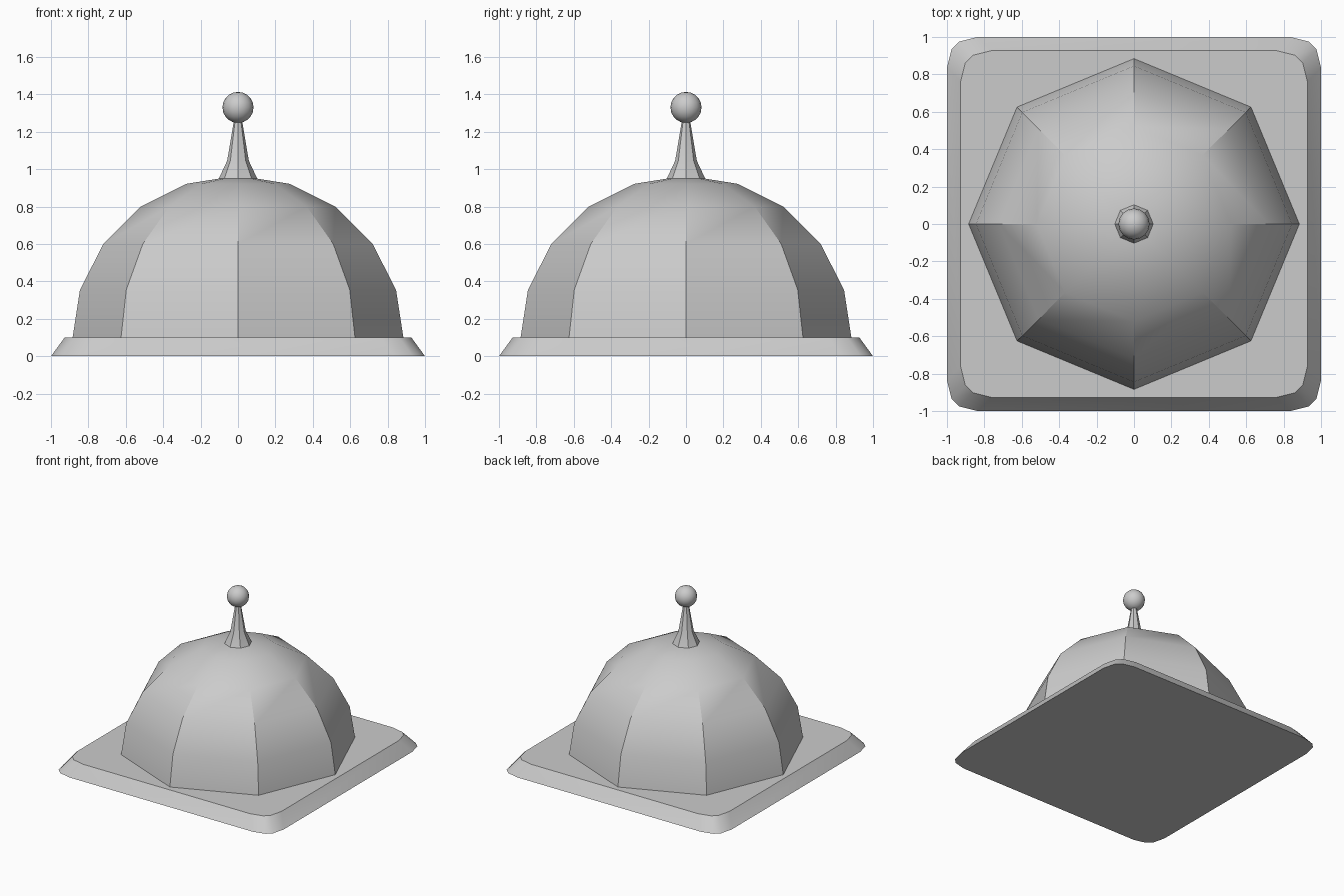
import bpy, bmesh
from math import sin, cos, pi, radians

if "Cube" in bpy.data.objects:
    bpy.data.objects.remove(bpy.data.objects["Cube"])


def loft(name, rings):
    """Skin a stack of equal-length rings and cap both ends."""
    bm = bmesh.new()
    loops = [[bm.verts.new(p) for p in ring] for ring in rings]
    n = len(loops[0])
    for a, b in zip(loops, loops[1:]):
        for i in range(n):
            j = (i + 1) % n
            bm.faces.new((a[i], a[j], b[j], b[i]))
    bm.faces.new(loops[0][::-1])
    bm.faces.new(loops[-1])
    bmesh.ops.recalc_face_normals(bm, faces=bm.faces)
    mesh = bpy.data.meshes.new(name)
    bm.to_mesh(mesh)
    bm.free()
    obj = bpy.data.objects.new(name, mesh)
    bpy.context.collection.objects.link(obj)
    smooth(obj)
    return obj


def smooth(obj):
    bpy.ops.object.select_all(action='DESELECT')
    obj.select_set(True)
    bpy.context.view_layer.objects.active = obj
    bpy.ops.object.shade_smooth_by_angle(angle=radians(30))


def octagon(r, z):
    return [(r * cos(i * pi / 4), r * sin(i * pi / 4), z) for i in range(8)]


def rounded_square(inset, z):
    # One corner, turned four times
    corner = [(1, 0.835), (0.975, 0.935), (0.935, 0.975), (0.835, 1)]
    pts = []
    for c, s in ((1, 0), (0, 1), (-1, 0), (0, -1)):
        for x, y in corner:
            x, y = x - inset, y - inset
            pts.append((c * x - s * y, s * x + c * y, z))
    return pts


# Sloped square base
loft("base", [rounded_square(0, 0), rounded_square(0.073, 0.1)])

# Eight-sided dome
dome_profile = [(0.885, 0.095), (0.845, 0.355), (0.72, 0.6),
                (0.52, 0.8), (0.275, 0.922), (0.1, 0.95)]
loft("dome", [octagon(r, z) for r, z in dome_profile])

# Flared spire
spire_profile = [(0.105, 0.945), (0.058, 1.045), (0.02, 1.27)]
loft("spire", [octagon(r, z) for r, z in spire_profile])

# Ball finial
bpy.ops.mesh.primitive_uv_sphere_add(segments=16, ring_count=10, radius=0.083,
                                     location=(0, 0, 1.33))
ball = bpy.context.object
ball.name = "ball_finial"
smooth(ball)
